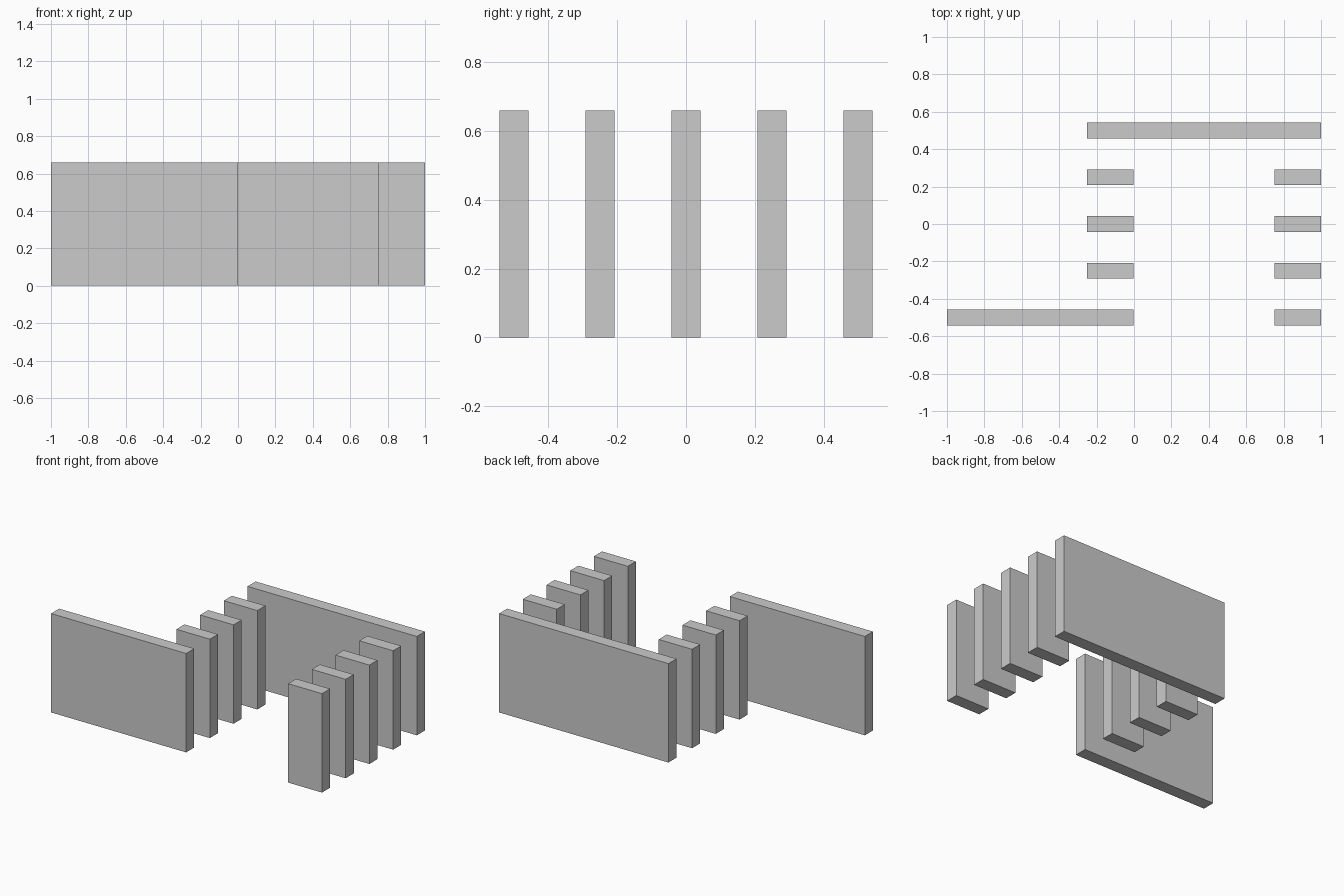
import bpy

if "Cube" in bpy.data.objects:
    bpy.data.objects.remove(bpy.data.objects["Cube"])

HEIGHT = 0.66
THICK = 0.085
ROW = 0.25  # spacing between rows along y


def slab(name, x0, x1, y):
    """Upright flat slab from x0 to x1, centred on y, standing on the floor."""
    bpy.ops.mesh.primitive_cube_add(size=1, location=((x0 + x1) / 2, y, HEIGHT / 2))
    obj = bpy.context.object
    obj.name = name
    obj.scale = (x1 - x0, THICK, HEIGHT)
    bpy.ops.object.transform_apply(location=False, rotation=False, scale=True)


# Long walls at the back and front
slab("back_wall", -0.25, 1.0, 2 * ROW)
slab("front_wall", -1.0, -0.003, -2 * ROW)

# Row of short fins joining the two walls
for i in (-1, 0, 1):
    slab(f"middle_fin_{i + 2}", -0.25, -0.003, i * ROW)

# Row of short fins on the right side
for i in (-2, -1, 0, 1):
    slab(f"right_fin_{i + 3}", 0.75, 1.0, i * ROW)
